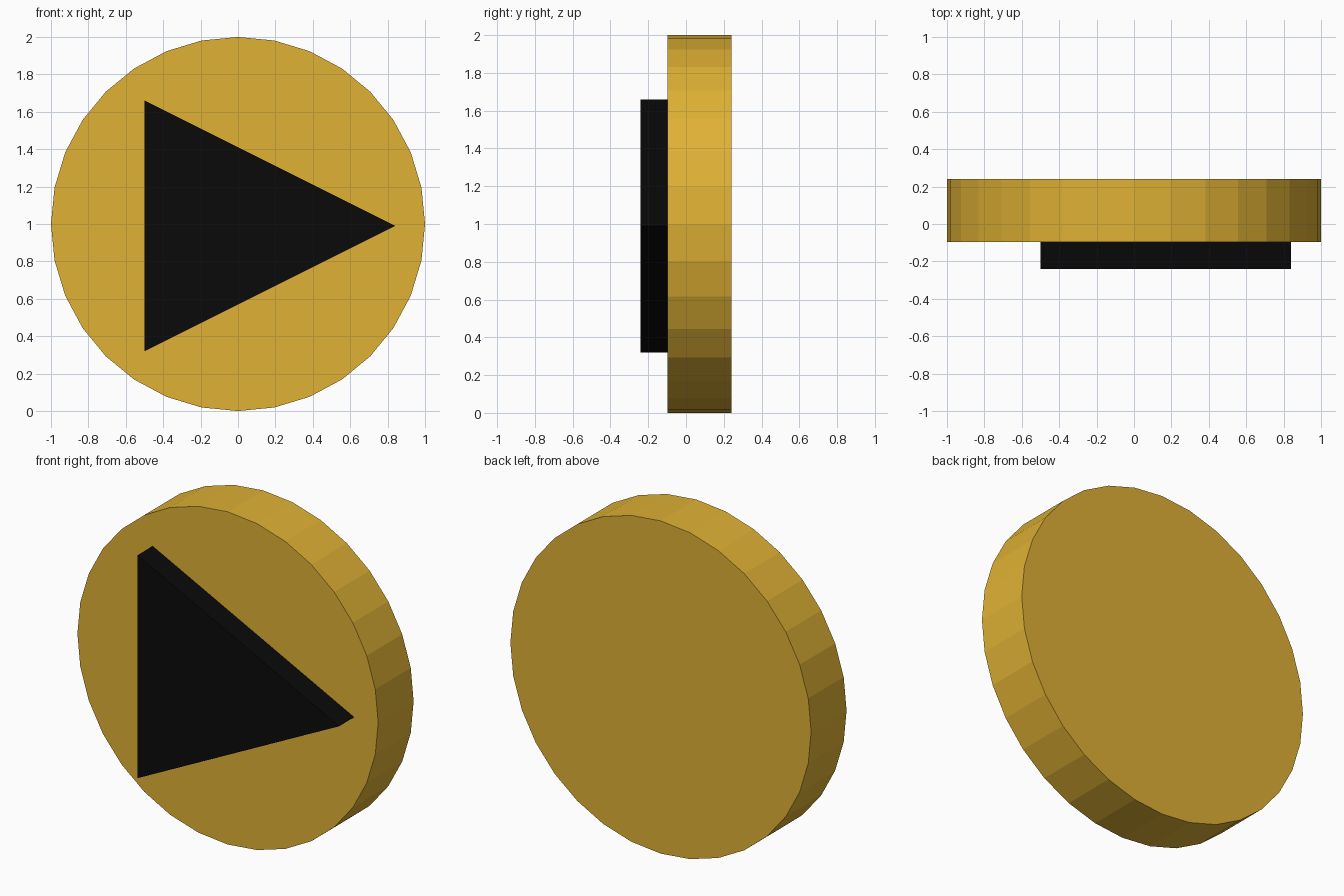
import bpy, bmesh
from math import radians

if "Cube" in bpy.data.objects:
    bpy.data.objects.remove(bpy.data.objects["Cube"])


def paint(obj, name, color):
    mat = bpy.data.materials.new(name)
    mat.diffuse_color = color
    mat.use_nodes = True
    mat.node_tree.nodes["Principled BSDF"].inputs["Base Color"].default_value = mat.diffuse_color
    obj.data.materials.append(mat)


def prism(name, profile, y_front, y_back):
    """Extrude an x/z profile from y_front to y_back."""
    bm = bmesh.new()
    face = bm.faces.new([bm.verts.new((x, y_front, z)) for x, z in profile])
    side = bmesh.ops.extrude_face_region(bm, geom=[face], use_keep_orig=True)
    moved = [g for g in side["geom"] if isinstance(g, bmesh.types.BMVert)]
    bmesh.ops.translate(bm, verts=moved, vec=(0, y_back - y_front, 0))
    bmesh.ops.recalc_face_normals(bm, faces=bm.faces)
    mesh = bpy.data.meshes.new(name)
    bm.to_mesh(mesh)
    bm.free()
    obj = bpy.data.objects.new(name, mesh)
    bpy.context.collection.objects.link(obj)
    return obj


FRONT, FACE, BACK = -0.24, -0.097, 0.24

# Round button body: 32-sided disc standing upright
bpy.ops.mesh.primitive_cylinder_add(
    vertices=32, radius=1, depth=BACK - FACE,
    location=(0, (BACK + FACE) / 2, 1), rotation=(radians(90), 0, 0))
disc = bpy.context.object
disc.name = "button_disc"
bpy.ops.object.transform_apply(location=False, rotation=True, scale=False)
paint(disc, "gold", (0.74, 0.44, 0.035, 1))

# Raised triangle on the front face, pointing right
arrow = prism("triangle", [(-0.5, 0.32), (0.84, 0.99), (-0.5, 1.66)], FRONT, FACE)
paint(arrow, "black", (0.003, 0.003, 0.003, 1))
